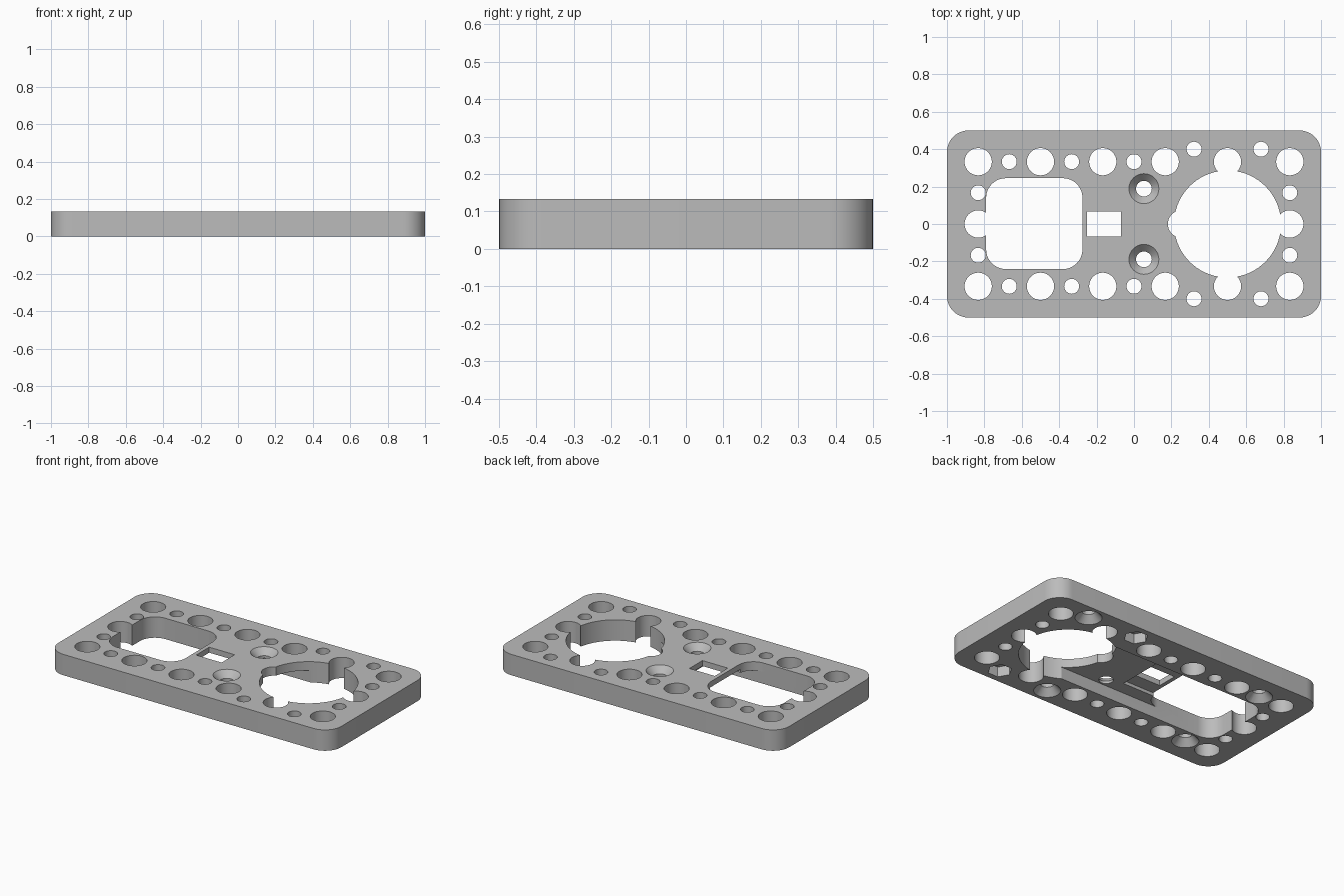
import bpy, bmesh
from math import cos, sin, pi, radians

cube = bpy.data.objects.get("Cube")
if cube:
    bpy.data.objects.remove(cube, do_unlink=True)

LENGTH, WIDTH, THICK = 2.0, 1.0, 0.1333
BIG, SMALL, ROW = 0.073, 0.04, 0.333
BELOW, ABOVE = -0.05, THICK + 0.05

grey = bpy.data.materials.new("plain grey")
grey.use_nodes = True
colour = (0.5, 0.5, 0.5, 1)
grey.diffuse_color = colour
grey.node_tree.nodes["Principled BSDF"].inputs["Base Color"].default_value = colour


def ring(x, y, radius, sides=32, turn=0.0):
    return [(x + radius * cos(turn + 2 * pi * i / sides),
             y + radius * sin(turn + 2 * pi * i / sides)) for i in range(sides)]


def rounded(x, y, w, d, radius, steps=10):
    """Rectangle profile with rounded corners."""
    points = []
    for corner, (sx, sy) in enumerate([(1, 1), (-1, 1), (-1, -1), (1, -1)]):
        cx, cy = x + sx * (w / 2 - radius), y + sy * (d / 2 - radius)
        for i in range(steps + 1):
            a = (corner + i / steps) * pi / 2
            points.append((cx + radius * cos(a), cy + radius * sin(a)))
    return points


def box(x0, x1, y):
    return [(x0, -y), (x1, -y), (x1, y), (x0, y)]


def solid(name, low, high, z0, z1):
    """Solid between two matching profiles."""
    bm = bmesh.new()
    a = [bm.verts.new((x, y, z0)) for x, y in low]
    b = [bm.verts.new((x, y, z1)) for x, y in high]
    bm.faces.new(a[::-1])
    bm.faces.new(b)
    for i in range(len(a)):
        j = (i + 1) % len(a)
        bm.faces.new((a[i], a[j], b[j], b[i]))
    mesh = bpy.data.meshes.new(name)
    bm.to_mesh(mesh)
    bm.free()
    obj = bpy.data.objects.new(name, mesh)
    bpy.context.collection.objects.link(obj)
    return obj


# Plate body
outline = rounded(0, 0, LENGTH, WIDTH, 0.115)
plate = solid("mounting_plate", outline, outline, 0, THICK)
plate.data.materials.append(grey)
bpy.context.view_layer.objects.active = plate
plate.select_set(True)


def cut(low, z0=BELOW, z1=ABOVE, high=None):
    cutter = solid("cutter", low, high or low, z0, z1)
    cutter.hide_render = True
    mod = plate.modifiers.new("cut", 'BOOLEAN')
    mod.operation, mod.solver, mod.object = 'DIFFERENCE', 'EXACT', cutter
    bpy.ops.object.modifier_apply(modifier=mod.name)
    bpy.data.objects.remove(cutter, do_unlink=True)


def sink_below(x, y, depth=0.045):
    """Cone opening at the underside of a small hole."""
    cut(ring(x, y, 0.08), -0.001, depth, ring(x, y, SMALL))


# Main openings
cut(rounded(-0.533, 0.002, 0.515, 0.486, 0.105))
cut(ring(0.5, 0, 0.286, 72))
cut(ring(0.254, 0, BIG))

# Underside channel between the openings, with a thinner pocket at the slot
cut(box(-0.5, 0.45, 0.241), BELOW, 0.077)
cut(box(-0.4, -0.05, 0.155), BELOW, 0.098)
cut(box(-0.25, -0.07, 0.066))

# Large holes
for x in (-0.833, 0.833):
    cut(ring(x, 0, BIG))
for side in (-1, 1):
    for x in (-0.833, -0.5, -0.167, 0.167, 0.5, 0.833):
        cut(ring(x, side * ROW, BIG))

    # Small holes
    for x, y in ((-0.667, ROW), (-0.333, ROW), (0, ROW), (-0.833, 0.167),
                 (0.833, 0.167), (0.321, 0.4), (0.679, 0.4)):
        cut(ring(x, side * y, SMALL, 24))
    sink_below(-0.667, side * ROW)

    # Screw and nut seats beside the round opening
    sink_below(0.5 + side * 0.179, side * 0.4)
    cut(ring(0.5 - side * 0.179, side * 0.4, 0.072, 6), BELOW, 0.065)

    # Countersunk screw holes on the top
    cut(ring(0.053, side * 0.189, 0.042))
    cut(ring(0.053, side * 0.189, 0.042), THICK - 0.04, THICK + 0.001,
        ring(0.053, side * 0.189, 0.081))

bpy.ops.object.shade_smooth_by_angle(angle=radians(30))
